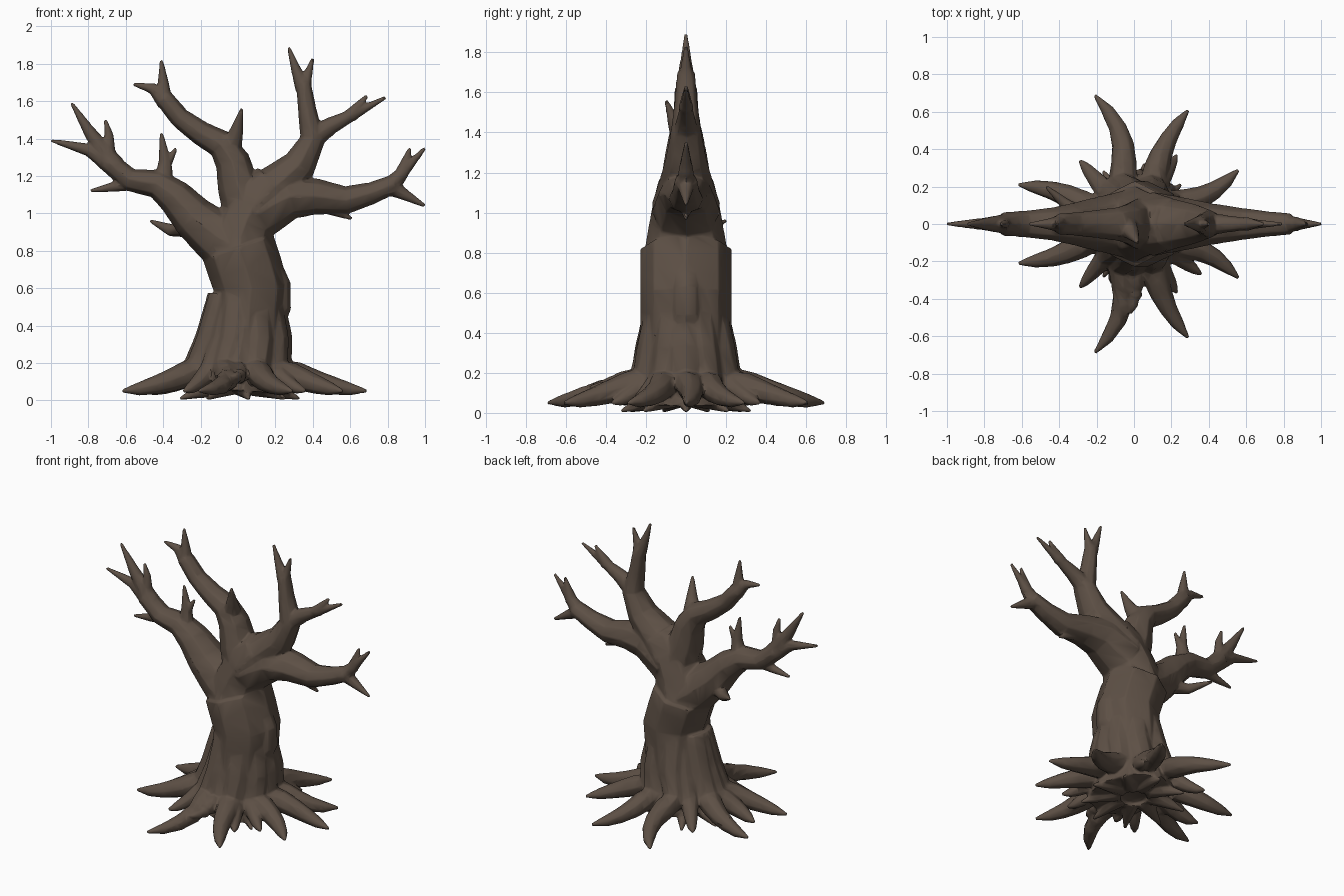
import bpy
import bmesh
import math
from mathutils import Vector

cube = bpy.data.objects.get("Cube")
if cube:
    bpy.data.objects.remove(cube, do_unlink=True)

bark = bpy.data.materials.new("dark brown bark")
bark.use_nodes = True
bark.diffuse_color = (0.11, 0.08, 0.06, 1)
shader = bark.node_tree.nodes["Principled BSDF"]
shader.inputs["Base Color"].default_value = bark.diffuse_color
shader.inputs["Roughness"].default_value = 0.9

bm = bmesh.new()
TIP = 0.009
SIDES = 8


def tube(points, thick, thin=TIP, ease=1.0, depth=1.0):
    """Closed limb that tapers from thick to thin; depth scales it along y."""
    rings = []
    last = len(points) - 1
    for i, point in enumerate(points):
        along = (points[min(i + 1, last)] - points[max(i - 1, 0)]).normalized()
        side = along.cross(Vector((0, 1, 0))).normalized()
        up = side.cross(along)
        radius = thin + (thick - thin) * (1 - i / last) ** ease
        ring = []
        for k in range(SIDES):
            a = math.tau * k / SIDES
            offset = radius * (side * math.cos(a) + up * math.sin(a))
            offset.y *= depth
            ring.append(bm.verts.new(point + offset))
        rings.append(ring)
    for low, high in zip(rings, rings[1:]):
        for k in range(SIDES):
            n = (k + 1) % SIDES
            bm.faces.new((low[k], low[n], high[n], high[k]))
    bm.faces.new(rings[0][::-1])
    bm.faces.new(rings[-1])


def branch(thick, thin, *stations, ease=1.5, depth=1.15):
    """Heavy limb in the xz plane that loses most of its girth early."""
    tube([Vector((x, 0, z)) for x, z in stations], thick, thin, ease, depth)


def twig(thick, *stations, lean=0.0):
    """Pointed limb in the xz plane; its tip leans along y."""
    last = len(stations) - 1
    tube([Vector((x, lean * i / last, z)) for i, (x, z) in enumerate(stations)], thick)


def root(x, y, curl=0.0, size=1.0, lift=0.0):
    """Flares down out of the trunk, then sways along the ground to a plump tip."""
    out = Vector((x, y, 0))
    across = Vector((-y, x, 0)).normalized()
    heel = out.normalized() * 0.22
    path = [heel * 0.5 + Vector((0.04, 0, 0.55)), heel * 0.8 + Vector((0.03, 0, 0.32))]
    steps = 6
    for i in range(steps):
        f = i / (steps - 1)
        height = 0.05 + 0.12 * (1 - f) ** 1.5 + lift * f
        point = heel.lerp(out, f) + across * curl * math.sin(math.pi * f)
        path.append(point + Vector((0, 0, height)))
    tube(path, 0.095 * size, ease=0.6)


# Trunk: root collar, leaning bole running up into the crown, knot on its left flank
branch(0.26, 0.17, (0.03, 0.05), (0.04, 0.2), (0.05, 0.42), ease=1)
branch(0.2, 0.2, (0.05, 0.3), (0.06, 0.5), (0.07, 0.6), (0.04, 0.7), (0, 0.82))
branch(0.2, 0.12, (0.04, 0.7), (0, 0.82), (0.04, 0.95), (0.1, 1.07), (0.19, 1.16), ease=1)
branch(0.07, 0.06, (0.17, 0.4), (0.22, 0.5), (0.22, 0.62), (0.16, 0.75))

# Upper left branch with its forks
branch(0.15, 0.04, (0.1, 1.04), (0.21, 1.15), (0.33, 1.26), (0.4, 1.4), (0.37, 1.55), (0.35, 1.7))
twig(0.045, (0.35, 1.67), (0.31, 1.77), (0.27, 1.89))
twig(0.045, (0.35, 1.66), (0.37, 1.73), (0.4, 1.83))
twig(0.065, (0.39, 1.4), (0.5, 1.47), (0.64, 1.54), (0.79, 1.62))
twig(0.04, (0.6, 1.52), (0.69, 1.63))

# Lower left branch with its forks
branch(0.15, 0.05, (0.1, 1), (0.28, 1.09), (0.42, 1.09), (0.58, 1.07), (0.72, 1.11), (0.84, 1.16))
twig(0.05, (0.82, 1.15), (0.9, 1.24), (1, 1.35))
twig(0.05, (0.8, 1.15), (1, 1.04))
twig(0.04, (0.87, 1.2), (0.92, 1.35))
twig(0.045, (0.44, 1.05), (0.61, 0.97))

# Upper right branch with its forks
branch(0.13, 0.05, (0.05, 1), (0, 1.15), (-0.03, 1.28), (-0.09, 1.37),
       (-0.2, 1.43), (-0.31, 1.51), (-0.4, 1.62))
twig(0.05, (-0.39, 1.6), (-0.46, 1.67), (-0.56, 1.69))
twig(0.05, (-0.4, 1.61), (-0.4, 1.7), (-0.41, 1.82))
twig(0.07, (-0.05, 1.33), (-0.01, 1.43), (0.02, 1.56), lean=-0.1)

# Lower right branch with its forks
branch(0.17, 0.055, (0, 0.8), (-0.12, 0.88), (-0.24, 0.98), (-0.34, 1.09),
       (-0.44, 1.16), (-0.58, 1.18), (-0.7, 1.28))
twig(0.06, (-0.66, 1.25), (-0.8, 1.34), (-1, 1.39))
twig(0.06, (-0.66, 1.25), (-0.79, 1.43), (-0.89, 1.59))
twig(0.04, (-0.69, 1.28), (-0.69, 1.42), (-0.71, 1.5))
twig(0.045, (-0.55, 1.17), (-0.67, 1.14), (-0.79, 1.12))
twig(0.06, (-0.4, 1.13), (-0.39, 1.28), (-0.41, 1.43))
twig(0.035, (-0.4, 1.23), (-0.33, 1.35))
twig(0.06, (-0.2, 0.93), (-0.36, 0.91), (-0.47, 0.96), lean=0.2)

# Roots paired front and back, then the single ones
for flip in (1, -1):
    root(-0.21, 0.69 * flip, -0.07 * flip)
    root(0.29, 0.61 * flip, 0.03 * flip)
    root(0.56, 0.29 * flip, -0.04 * flip)
    root(-0.62, 0.21 * flip, -0.03 * flip)
    root(-0.29, 0.34 * flip, size=0.75)
    root(0.23, 0.37 * flip, size=0.75)
root(0.69, 0, 0.03)
root(-0.52, 0, 0.03)
root(0.36, -0.27, size=0.75)
root(-0.12, -0.32, size=0.75)
root(-0.02, -0.48, 0.02, size=0.85, lift=0.08)

# Short feeder roots under the trunk
feeders = 9
for k in range(feeders):
    a = math.tau * k / feeders
    out = Vector((math.cos(a), math.sin(a), 0))
    tube([out * 0.1 + Vector((0, 0, 0.09)), out * 0.33 + Vector((0, 0, TIP))], 0.07)

bmesh.ops.recalc_face_normals(bm, faces=bm.faces)
mesh = bpy.data.meshes.new("tree")
bm.to_mesh(mesh)
bm.free()
mesh.materials.append(bark)
tree = bpy.data.objects.new("tree", mesh)
bpy.context.collection.objects.link(tree)

# Fuse the limbs into one bark surface, soften the joins, reduce to facets
fuse = tree.modifiers.new("fuse", "REMESH")
fuse.mode = "VOXEL"
fuse.voxel_size = 0.007
soften = tree.modifiers.new("soften", "SMOOTH")
soften.factor = 0.5
soften.iterations = 6
facet = tree.modifiers.new("facet", "DECIMATE")
facet.ratio = 0.05

bpy.context.view_layer.objects.active = tree
tree.select_set(True)
for modifier in (fuse, soften, facet):
    bpy.ops.object.modifier_apply(modifier=modifier.name)
bpy.ops.object.shade_smooth_by_angle(angle=math.radians(50))
